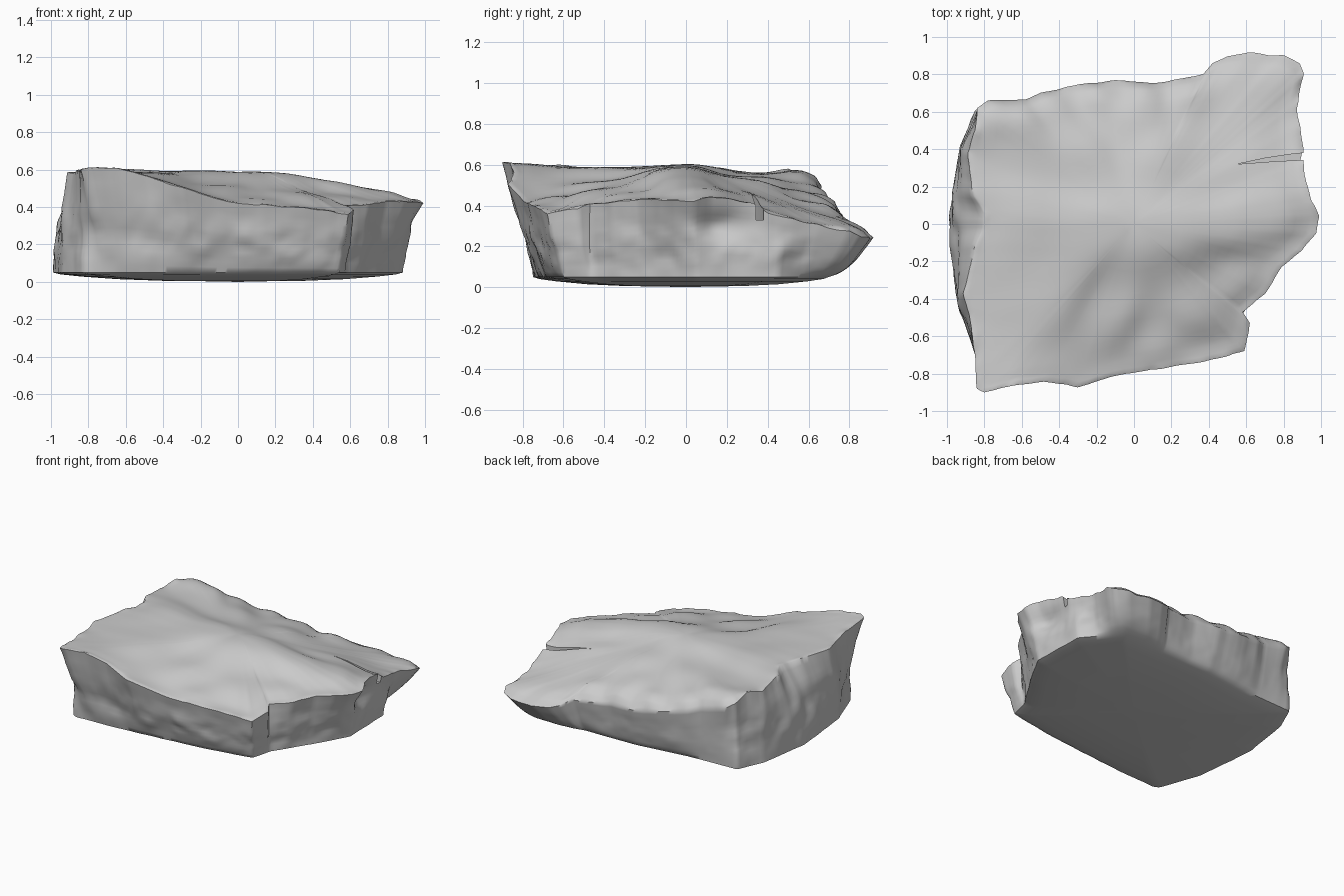
import bpy, bmesh, math
from mathutils import Vector, noise

if "Cube" in bpy.data.objects:
    bpy.data.objects.remove(bpy.data.objects["Cube"])

# Widest upper outline of the slab (x, y, z), counter-clockwise from the right tip
RIM = [(.99,.04,.42),(.95,.12,.44),(.92,.22,.43),(.905,.33,.41),(.905,.4,.36),(.87,.62,.31),
       (.905,.8,.27),(.89,.86,.25),(.8,.9,.24),(.62,.915,.24),(.5,.9,.26),(.42,.86,.28),
       (.37,.8,.31),(.1,.75,.33),(-.1,.77,.35),(-.3,.745,.38),(-.5,.70,.42),(-.58,.665,.45),
       (-.78,.66,.50),(-.84,.62,.54),(-.85,.5,.58),(-.89,.38,.55),(-.86,.15,.58),(-.8,.05,.59),
       (-.86,-.15,.59),(-.91,-.37,.58),(-.86,-.6,.59),(-.84,-.88,.60),(-.8,-.9,.61),
       (-.65,-.865,.61),(-.48,-.84,.56),(-.3,-.87,.50),(-.13,-.82,.45),(0,-.795,.42),
       (.4,-.73,.39),(.59,-.68,.36),(.62,-.53,.385),(.58,-.47,.405),(.7,-.37,.41),
       (.79,-.23,.43),(.9,-.14,.43),(.97,-.05,.42)]
# Foot outline (x, y)
FOOT = [(.88,.05),(.87,.45),(.68,.70),(.4,.69),(-.08,.68),(-.45,.63),(-.84,.61),(-.93,.42),
        (-.99,.05),(-.97,-.2),(-.94,-.44),(-.83,-.73),(-.79,-.75),(-.3,-.72),(.2,-.66),
        (.54,-.6),(.58,-.45),(.74,-.2)]
# Heights inside the top: ridge, front slope, back terrace, back shoulder
INNER = [(-.6,0,.6),(-.2,-.04,.595),(.05,-.04,.59),(.25,-.04,.58),(.5,0,.54),(.75,.05,.49),
         (.3,-.4,.48),(-.1,-.45,.515),(-.5,-.4,.585),(.5,-.3,.455),(.1,-.63,.445),(.5,.25,.47),
         (.1,.3,.53),(-.3,.35,.54),(-.7,.42,.55),(.5,.45,.42),(0,.55,.48),(-.6,.55,.575),
         (.6,.65,.35),(.78,.78,.31),(.55,.78,.33),(.3,.67,.42),(.05,.66,.445),(-.2,.66,.465),
         (-.45,.61,.51),(-.75,.56,.585)]


def resample(points, step):
    out = []
    for a, b in zip(points, points[1:] + points[:1]):
        a, b = Vector(a), Vector(b)
        n = max(1, round((b - a).length / step))
        out += [a.lerp(b, i / n) for i in range(n)]
    return out


def smooth(a, b, x):
    t = min(1, max(0, (x - a) / (b - a)))
    return t * t * (3 - 2 * t)


def foot_hit(d):
    # Where a ray from the centre meets the foot outline
    for a, b in zip(FOOT, FOOT[1:] + FOOT[:1]):
        a, b = Vector(a), Vector(b)
        e = b - a
        den = d.x * e.y - d.y * e.x
        if abs(den) < 1e-9:
            continue
        t = (a.x * e.y - a.y * e.x) / den
        u = (a.x * d.y - a.y * d.x) / den
        if t > 0 and -1e-6 <= u <= 1 + 1e-6:
            return d * t


rim = resample(RIM, .022)
feet = [foot_hit(p.xy.normalized()) for p in rim]
for p in rim:
    # small chips along the outline
    chip = .009 * noise.fractal(Vector((p.x * 9, p.y * 9, 1)), 1, 2, 2)
    p.xy *= 1 + min(.004, chip)
    p.z += chip
N = len(rim)
controls = [(Vector(p[:2]), p[2], 7) for p in INNER] + [(p.xy, p.z, 1) for p in rim[::2]]


def top_height(p):
    num = den = 0
    for q, z, k in controls:
        w = k / ((p - q).length_squared + .006) ** 2
        num += w * z
        den += w
    return num / den + .006 * noise.fractal(Vector((p.x * 1.5, p.y * 6, 3)), 1, 2, 2)


bm = bmesh.new()
rings = []

# Underside rings, shallowly domed downward
for f in (.15, .4, .65, .85, .96):
    rings.append([bm.verts.new((q.x * f, q.y * f, .003 + .042 * f ** 3)) for q in feet])

# Broken side walls: bulging on the left and back, undercut at the right tip
SIDES = 14
for s in range(SIDES):
    t = s / SIDES
    ring = []
    for p, q in zip(rim, feet):
        d = p.xy.normalized()
        left = smooth(.6, .9, -d.x)
        right = smooth(.8, .95, d.x)
        back = smooth(.55, .75, d.y)
        flat = q.lerp(p.xy, t ** (.85 + 1.5 * left + .6 * right - .25 * back))
        z = .05 + (p.z - .05) * t
        v = Vector((flat.x * 4, flat.y * 4, z * 6))
        chip = noise.fractal(v, 1, 2, 3) * .02 + noise.voronoi(v * .7)[0][0] * .02 - .008
        hollow = .05 * math.exp(-((flat.y - .15) / .13) ** 2 - ((z - .3) / .07) ** 2) * right
        flat = flat + d * (chip * (1 - .6 * back) * math.sin(math.pi * min(1, t + .1)) - hollow)
        ring.append(bm.verts.new((flat.x, flat.y, z)))
    rings.append(ring)

# Rim, then top rings running inward and rounding off to a circle
rings.append([bm.verts.new(p) for p in rim])
soft = []
for f in (.985, .965, .94, .91, .88, .85, .81, .77, .72, .67, .62, .56, .5, .43, .36, .29, .22, .15, .08):
    ring = []
    for p in rim:
        w = smooth(.2, .95, f)
        r = p.xy.normalized() * f * (p.xy.length * w + .7 * (1 - w))
        k = smooth(.0, .035, 1 - f)
        ring.append(bm.verts.new((r.x, r.y, p.z * (1 - k) + top_height(r) * k + .004)))
    rings.append(ring)
    if f < .95:
        soft += ring

for a, b in zip(rings, rings[1:]):
    for i in range(N):
        j = (i + 1) % N
        bm.faces.new((a[i], a[j], b[j], b[i]))
for ring, z in ((rings[0], 0), (rings[-1], top_height(Vector((0, 0))))):
    c = bm.verts.new((0, 0, z))
    for i in range(N):
        bm.faces.new((ring[i], ring[(i + 1) % N], c))
for _ in range(6):
    bmesh.ops.smooth_vert(bm, verts=soft, factor=.5, use_axis_z=True)
bmesh.ops.recalc_face_normals(bm, faces=bm.faces)
mesh = bpy.data.meshes.new("rock_slab")
bm.to_mesh(mesh)
bm.free()
rock = bpy.data.objects.new("rock_slab", mesh)
bpy.context.collection.objects.link(rock)

# Narrow crack cut into the right edge
bm = bmesh.new()
crack = [(.55, .32), (.75, .335), (1.0, .347), (1.0, .39), (.83, .372), (.7, .352)]
face = bm.faces.new([bm.verts.new((x, y, .33)) for x, y in crack])
up = bmesh.ops.extrude_face_region(bm, geom=[face])["geom"]
bmesh.ops.translate(bm, vec=(0, 0, .5), verts=[g for g in up if isinstance(g, bmesh.types.BMVert)])
bmesh.ops.recalc_face_normals(bm, faces=bm.faces)
cut_mesh = bpy.data.meshes.new("crack_cutter")
bm.to_mesh(cut_mesh)
bm.free()
cutter = bpy.data.objects.new("crack_cutter", cut_mesh)
bpy.context.collection.objects.link(cutter)

bpy.context.view_layer.objects.active = rock
rock.select_set(True)
cut = rock.modifiers.new("crack", 'BOOLEAN')
cut.operation, cut.object, cut.solver = 'DIFFERENCE', cutter, 'EXACT'
bpy.ops.object.modifier_apply(modifier="crack")
bpy.data.objects.remove(cutter)
bpy.ops.object.shade_smooth_by_angle(angle=math.radians(50))
